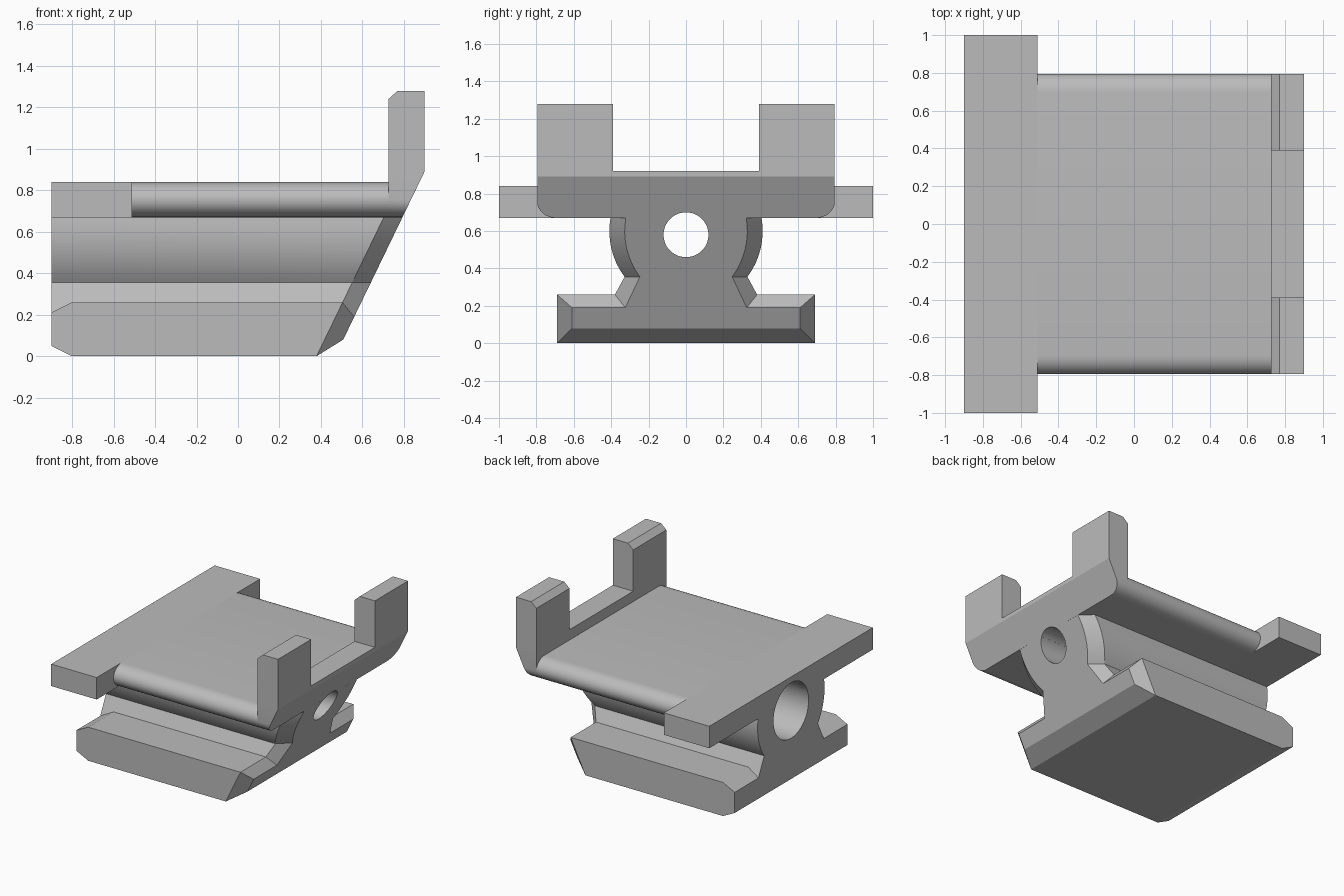
import bpy, bmesh, math
from mathutils import Vector

if "Cube" in bpy.data.objects:
    bpy.data.objects.remove(bpy.data.objects["Cube"])

GREY = (0.5, 0.5, 0.5, 1)
mat = bpy.data.materials.new("plain grey")
mat.use_nodes = True
mat.diffuse_color = GREY
mat.node_tree.nodes["Principled BSDF"].inputs["Base Color"].default_value = GREY

SLOPE = 0.484


def slant(z):
    """x of the sloping end at height z"""
    return 0.51 + SLOPE * (z - 0.085)


def mirrored(half):
    """close a half profile of (y, z) points across y = 0"""
    return half + [(-y, z) for y, z in reversed(half)]


def finish(name, bm):
    bmesh.ops.recalc_face_normals(bm, faces=bm.faces)
    mesh = bpy.data.meshes.new(name)
    bm.to_mesh(mesh)
    bm.free()
    mesh.materials.append(mat)
    obj = bpy.data.objects.new(name, mesh)
    bpy.context.collection.objects.link(obj)
    return obj


def loft(rings):
    """skin equal-length rings of 3D points and cap both ends"""
    bm = bmesh.new()
    rows = [[bm.verts.new(p) for p in ring] for ring in rings]
    for a, b in zip(rows, rows[1:]):
        for i in range(len(a)):
            j = (i + 1) % len(a)
            bm.faces.new((a[i], a[j], b[j], b[i]))
    bm.faces.new(rows[0])
    bm.faces.new(rows[-1])
    return bm


def prism_x(profile, x0, x1):
    return loft([[(x, y, z) for y, z in profile] for x in (x0, x1)])


def quarter(a0, a1, cy, cz, ry, rz, n=8):
    return [(cy + ry * math.cos(a), cz + rz * math.sin(a))
            for a in (math.radians(a0 + (a1 - a0) * i / n) for i in range(n + 1))]


# Base foot and curved neck in one skin, with a chamfered sloping end
arc = quarter(-36.7, 9.8, 0, 0.6, 0.41, 0.41)
full = mirrored([(0.69, 0), (0.69, 0.26), (0.38, 0.26)] + arc)
rear = mirrored([(0.69, 0.05), (0.69, 0.21), (0.4, 0.21)] + arc)
inset = mirrored([(0.61, 0.08), (0.61, 0.19), (0.325, 0.19)]
                 + [(y - 0.082, z) for y, z in arc])
neck = finish("base_and_neck", loft([
    [(-0.9, y, z) for y, z in rear],
    [(-0.8, y, z) for y, z in full],
    [(slant(z) - 0.09, y, z) for y, z in full],
    [(slant(z), y, z) for y, z in inset]]))

# Deck with rounded long edges
low_round = quarter(-90, 0, 0.695, 0.755, 0.1, 0.085)
top_round = quarter(0, 90, 0.695, 0.755, 0.1, 0.085)
deck = finish("deck", prism_x(mirrored(low_round + top_round[1:]), -0.51, 0.725))

# Wide rear crossbar
bar = finish("rear_crossbar", prism_x(mirrored([(1, 0.67), (1, 0.84)]), -0.9, -0.51))

# Raised lip at the sloping end, trimmed to the slope
bm = prism_x(mirrored(low_round + [(0.795, 0.92)]), 0.725, 0.9)
cut = bmesh.ops.bisect_plane(
    bm, geom=bm.verts[:] + bm.edges[:] + bm.faces[:],
    plane_co=Vector((slant(0.8), 0, 0.8)), plane_no=Vector((1, 0, -SLOPE)),
    clear_outer=True)
rim = [e for e in cut["geom_cut"] if isinstance(e, bmesh.types.BMEdge)]
bmesh.ops.holes_fill(bm, edges=rim, sides=0)
lip = finish("end_lip", bm)

# Upright tabs with a chamfered inner top edge
tab_side = [(0.725, 0.92), (0.9, 0.92), (0.9, 1.28), (0.77, 1.28), (0.725, 1.24)]
tabs = []
for name, s in (("left_tab", 1), ("right_tab", -1)):
    tabs.append(finish(name, loft([[(x, s * y, z) for x, z in tab_side]
                                   for y in (0.39, 0.795)])))

# Stepped bore through the neck: wide from the rear, narrow at the slope
steps = [(-1.1, 0.215), (0.5, 0.215), (0.5, 0.12), (1.1, 0.12)]
bore = finish("bore_cutter", loft([
    [(x, r * math.cos(k * math.tau / 48), 0.58 + r * math.sin(k * math.tau / 48))
     for k in range(48)] for x, r in steps]))
bore.hide_render = True
for obj in (neck, deck, bar, lip):
    mod = obj.modifiers.new("bore", "BOOLEAN")
    mod.operation = "DIFFERENCE"
    mod.solver = "EXACT"
    mod.object = bore
    bpy.context.view_layer.objects.active = obj
    bpy.ops.object.modifier_apply(modifier=mod.name)
bpy.data.objects.remove(bore)

# Smooth the curves, keep the corners crisp
bpy.ops.object.select_all(action="DESELECT")
for obj in [neck, deck, bar, lip] + tabs:
    obj.select_set(True)
bpy.context.view_layer.objects.active = neck
bpy.ops.object.shade_smooth_by_angle(angle=math.radians(25))
